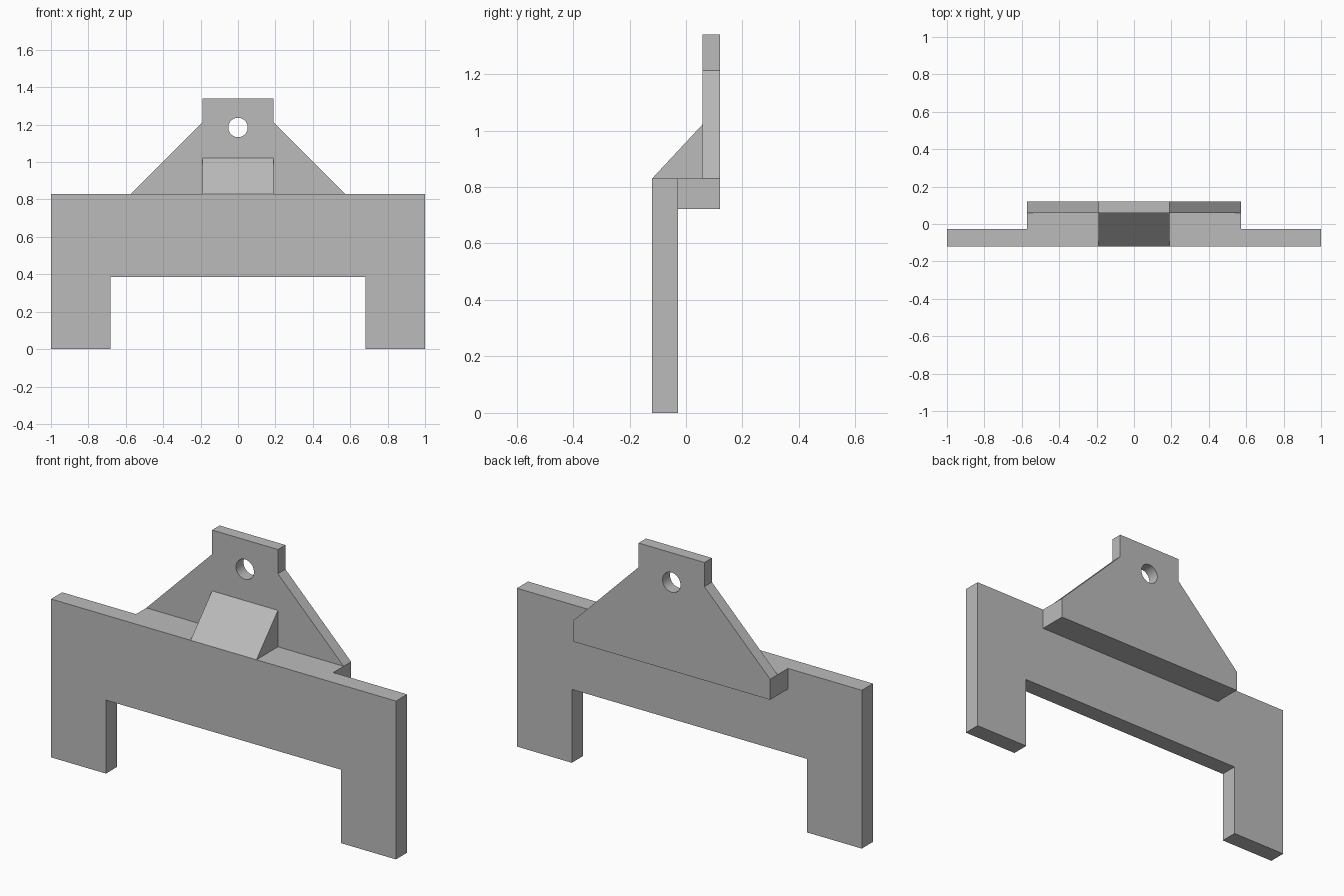
import bpy
import bmesh
from mathutils import Vector

cube = bpy.data.objects.get("Cube")
if cube:
    bpy.data.objects.remove(cube)

grey = bpy.data.materials.new("plain grey")
grey.use_nodes = True
grey.diffuse_color = (0.5, 0.5, 0.5, 1)
grey.node_tree.nodes["Principled BSDF"].inputs["Base Color"].default_value = (0.5, 0.5, 0.5, 1)


def prism(name, points, depth):
    """Extrude a closed outline of 3D points along the depth vector."""
    bm = bmesh.new()
    face = bm.faces.new([bm.verts.new(p) for p in points])
    extruded = bmesh.ops.extrude_face_region(bm, geom=[face], use_keep_orig=True)
    moved = [g for g in extruded["geom"] if isinstance(g, bmesh.types.BMVert)]
    bmesh.ops.translate(bm, verts=moved, vec=Vector(depth))
    bmesh.ops.recalc_face_normals(bm, faces=bm.faces)
    mesh = bpy.data.meshes.new(name)
    bm.to_mesh(mesh)
    bm.free()
    mesh.materials.append(grey)
    obj = bpy.data.objects.new(name, mesh)
    bpy.context.collection.objects.link(obj)
    return obj


def upright(name, half, y_front, y_back):
    """Upright plate from the +x half of its outline, mirrored across x = 0."""
    outline = half + [(-x, z) for x, z in reversed(half)]
    return prism(name, [(x, y_front, z) for x, z in outline], (0, y_back - y_front, 0))


FRONT, PLATE_BACK, TAB_FRONT, BACK = -0.12, -0.028, 0.058, 0.12
TOP, LEDGE_BOTTOM = 0.83, 0.722
WIDE, NARROW = 0.572, 0.191

# Front plate with its two legs
upright("front_plate", [(0.682, 0.385), (0.682, 0), (1, 0), (1, TOP)], FRONT, PLATE_BACK)

# Ledge joining the front plate to the hanging tab
upright("ledge", [(WIDE, LEDGE_BOTTOM), (WIDE, TOP)], PLATE_BACK, TAB_FRONT)

# Tapered tab at the back
tab = upright("hanging_tab", [(WIDE, LEDGE_BOTTOM), (WIDE, TOP), (NARROW, 1.213),
                              (NARROW, 1.34)], TAB_FRONT, BACK)

# Sloping rib between the ledge and the tab
prism("sloping_rib", [(-NARROW, FRONT, TOP), (-NARROW, TAB_FRONT, TOP),
                      (-NARROW, TAB_FRONT, 1.021)], (2 * NARROW, 0, 0))

# Round hole through the tab
bpy.ops.mesh.primitive_cylinder_add(vertices=48, radius=0.052, depth=0.4,
                                    location=(0, 0.09, 1.185), rotation=(1.5707963, 0, 0))
cutter = bpy.context.object
cutter.name = "hole_cutter"
cutter.data.materials.append(grey)
cutter.hide_render = True
cutter.hide_viewport = True
cutter.display_type = 'WIRE'
hole = tab.modifiers.new("round hole", 'BOOLEAN')
hole.operation = 'DIFFERENCE'
hole.solver = 'EXACT'
hole.object = cutter
